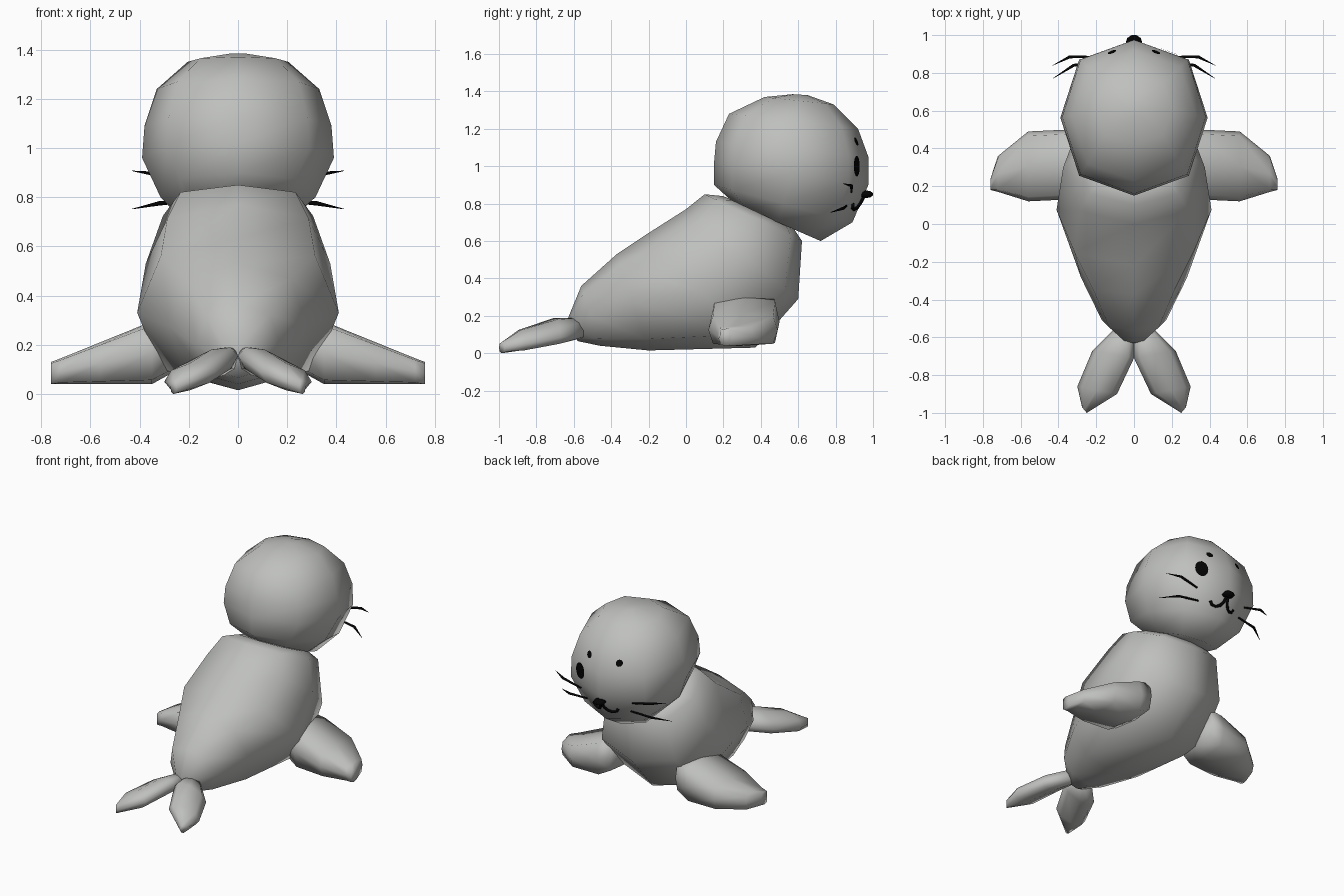
import bpy, bmesh, math
from mathutils import Vector
from mathutils.bvhtree import BVHTree

if "Cube" in bpy.data.objects:
    bpy.data.objects.remove(bpy.data.objects["Cube"])


def material(name, rgb):
    m = bpy.data.materials.new(name)
    m.diffuse_color = (*rgb, 1)
    m.use_nodes = True
    m.node_tree.nodes["Principled BSDF"].inputs["Base Color"].default_value = m.diffuse_color
    return m


GREY = material("soft grey", (0.52, 0.53, 0.51))
BLACK = material("black", (0.001, 0.001, 0.001))


def finish(bm, name, mat):
    bmesh.ops.recalc_face_normals(bm, faces=bm.faces)
    for f in bm.faces:
        f.smooth = True
    me = bpy.data.meshes.new(name)
    bm.to_mesh(me)
    me.materials.append(mat)
    ob = bpy.data.objects.new(name, me)
    bpy.context.collection.objects.link(ob)
    return ob


def power(c, e):
    return math.copysign(abs(c) ** (2 / e), c) if abs(c) > 1e-6 else 0.0


def loft(name, rings, n=8, e=2.0, mat=GREY):
    """Skin superellipse rings, each given as (centre, half axis u, half axis v)."""
    bm = bmesh.new()
    loops = []
    for c, u, v in rings:
        loop = []
        for i in range(n):
            a = 2 * math.pi * i / n
            p = Vector(c) + Vector(u) * power(math.cos(a), e) + Vector(v) * power(math.sin(a), e)
            loop.append(bm.verts.new(p))
        loops.append(loop)
    for a, b in zip(loops, loops[1:]):
        for i in range(n):
            j = (i + 1) % n
            bm.faces.new((a[i], a[j], b[j], b[i]))
    bm.faces.new(loops[0])
    bm.faces.new(loops[-1])
    return finish(bm, name, mat)


def slanted(back, front, w):
    """Ring across the body from a back (y, z) to a front (y, z), half width w."""
    b, f = Vector((0, *back)), Vector((0, *front))
    return (b + f) / 2, (w, 0, 0), (f - b) / 2


# Body: slanted rings from tail to neck
loft("body", [slanted(*r) for r in (
    ((-0.63, 0.19), (-0.58, 0.065), 0.06),
    ((-0.56, 0.36), (-0.46, 0.04), 0.17),
    ((-0.37, 0.53), (-0.20, 0.015), 0.28),
    ((-0.22, 0.63), (0.37, 0.03), 0.41),
    ((0.00, 0.77), (0.60, 0.29), 0.375),
    ((0.10, 0.85), (0.62, 0.60), 0.305),
    ((0.20, 0.84), (0.58, 0.66), 0.22))], e=2.6)

# Head: eight-sided rings with a pointed muzzle
head = loft("head", [slanted(*r) for r in (
    ((0.26, 0.80), (0.72, 0.60), 0.20),
    ((0.15, 0.90), (0.89, 0.70), 0.315),
    ((0.15, 1.02), (0.975, 0.90), 0.39),
    ((0.16, 1.13), (0.975, 1.05), 0.38),
    ((0.23, 1.28), (0.92, 1.20), 0.33),
    ((0.42, 1.37), (0.79, 1.33), 0.205),
    ((0.57, 1.385), (0.65, 1.38), 0.04))], e=2.35)

# Front flippers (x, y range, z range) and rear flippers (inner xy, outer xy, z range, tilt)
FRONT = ((0.26, 0.15, 0.49, 0.09, 0.31), (0.35, 0.13, 0.50, 0.04, 0.295),
         (0.56, 0.12, 0.49, 0.04, 0.21), (0.72, 0.17, 0.36, 0.04, 0.145),
         (0.76, 0.18, 0.24, 0.04, 0.13))
REAR = (((0.00, -0.58), (0.09, -0.54), 0.08, 0.19, 0.01),
        ((0.00, -0.71), (0.22, -0.67), 0.06, 0.18, 0.035),
        ((0.09, -0.90), (0.30, -0.86), 0.015, 0.125, 0.02),
        ((0.25, -1.00), (0.275, -0.97), 0.0, 0.06, 0.0))
for side, s in (("right", 1), ("left", -1)):
    loft("front_flipper_" + side,
         [((s * x, (y0 + y1) / 2, (z0 + z1) / 2), (0, (y1 - y0) / 2, 0), (0, 0, (z1 - z0) / 2))
          for x, y0, y1, z0, z1 in FRONT], e=5)
    loft("rear_flipper_" + side,
         [((s * (i[0] + o[0]) / 2, (i[1] + o[1]) / 2, (z0 + z1) / 2),
           (s * (o[0] - i[0]) / 2, (o[1] - i[1]) / 2, -t), (0, 0, (z1 - z0) / 2))
          for i, o, z0, z1, t in REAR], e=2.2)

# Face details are draped onto the head from the front
skin = bmesh.new()
skin.from_mesh(head.data)
bmesh.ops.triangulate(skin, faces=skin.faces)
surface = BVHTree.FromBMesh(skin)


def drape(x, z, lift=0.006):
    hit, normal, _, _ = surface.ray_cast(Vector((x, 2, z)), Vector((0, -1, 0)))
    return hit + (normal if normal.y > 0 else -normal) * lift


def spot(name, x, z, rx, rz, n=16):
    bm = bmesh.new()
    centre = bm.verts.new(drape(x, z))
    inner, outer = [[bm.verts.new(drape(x + k * rx * math.cos(a), z + k * rz * math.sin(a)))
                     for a in (2 * math.pi * i / n for i in range(n))] for k in (0.5, 1)]
    for i in range(n):
        j = (i + 1) % n
        bm.faces.new((centre, inner[i], inner[j]))
        bm.faces.new((inner[i], outer[i], outer[j], inner[j]))
    ob = finish(bm, name, BLACK)
    if sum(p.normal.y for p in ob.data.polygons) < 0:
        ob.data.flip_normals()


def strand(name, pts, radii):
    """Thin tapered tube along the points."""
    rings = []
    for i, p in enumerate(pts):
        d = (pts[min(i + 1, len(pts) - 1)] - pts[max(i - 1, 0)]).normalized()
        u = d.cross(Vector((0, 1, 0))).normalized()
        rings.append((p, u * radii[i], d.cross(u) * radii[i]))
    loft(name, rings, n=6, mat=BLACK)


spot("eye", 0.185, 1.0, 0.043, 0.056)
for side, s in (("right", 1), ("left", -1)):
    spot("brow_" + side, s * 0.115, 1.13, 0.022, 0.022)
    upper = [drape(s * 0.20, 0.865), Vector((s * 0.34, 0.885, 0.895)), Vector((s * 0.43, 0.84, 0.907))]
    lower = [drape(s * 0.17, 0.79), Vector((s * 0.32, 0.84, 0.775)), Vector((s * 0.43, 0.77, 0.752))]
    strand("upper_whisker_" + side, upper, (0.006, 0.009, 0.001))
    strand("lower_whisker_" + side, lower, (0.006, 0.009, 0.001))
    # Half of the mouth: a small hook
    mouth = [drape(s * x, z, 0.004) for x, z in
             ((0.004, 0.845), (0.012, 0.805), (0.03, 0.78), (0.055, 0.77), (0.08, 0.778), (0.095, 0.80))]
    strand("mouth_" + side, mouth, [0.01] * 6)

# Nose: small flattened button
loft("nose", [((0, y, 0.85), (w, 0, 0), (0, 0, w * 0.5))
              for y, w in ((0.92, 0.03), (0.965, 0.042), (0.985, 0.036), (1.0, 0.012))], n=10, mat=BLACK)
